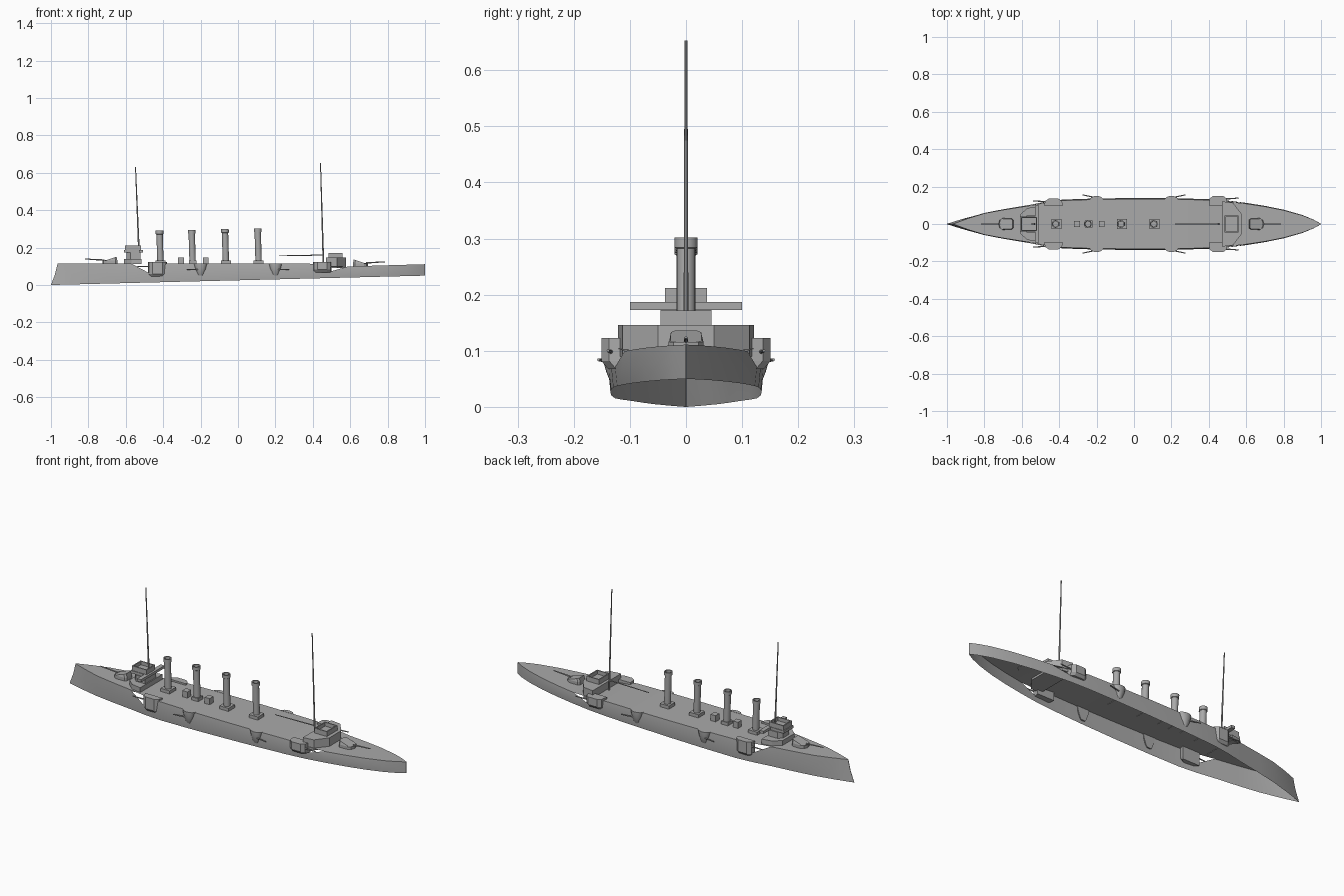
import bpy, bmesh, math
from mathutils import Vector

if "Cube" in bpy.data.objects:
    bpy.data.objects.remove(bpy.data.objects["Cube"])

grey = bpy.data.materials.new("warship grey")
grey.diffuse_color = (0.40, 0.40, 0.40, 1)
grey.use_nodes = True
grey.node_tree.nodes["Principled BSDF"].inputs["Base Color"].default_value = grey.diffuse_color


def finish(name, bm, smooth=None, fix=True):
    if fix:
        bmesh.ops.recalc_face_normals(bm, faces=bm.faces)
    me = bpy.data.meshes.new(name)
    bm.to_mesh(me)
    bm.free()
    me.materials.append(grey)
    ob = bpy.data.objects.new(name, me)
    bpy.context.collection.objects.link(ob)
    if smooth:
        bpy.ops.object.select_all(action='DESELECT')
        ob.select_set(True)
        bpy.context.view_layer.objects.active = ob
        bpy.ops.object.shade_smooth_by_angle(angle=math.radians(smooth))
    return ob


def loft(name, rings, smooth=None, caps=(True, True)):
    """Skin a list of equal-length point rings."""
    bm = bmesh.new()
    vs = [[bm.verts.new(p) for p in r] for r in rings]
    n = len(vs[0])
    for a, b in zip(vs, vs[1:]):
        for i in range(n):
            j = (i + 1) % n
            bm.faces.new((a[i], a[j], b[j], b[i]))
    for cap, ring in zip(caps, (vs[0], vs[-1])):
        if cap:
            bm.faces.new(ring)
    return finish(name, bm, smooth)


def prism(name, outline, z0, z1):
    return loft(name, [[(x, y, z) for x, y in outline] for z in (z0, z1)])


def rect(x0, x1, w):
    return [(x0, -w), (x1, -w), (x1, w), (x0, w)]


def open_box(name, x0, x1, w, z0, z1, t=0.006):
    """Box with a sunken floor behind a low bulwark."""
    o, i = rect(x0, x1, w), rect(x0 + t, x1 - t, w - t)
    levels = [(o, z0), (o, z1), (i, z1), (i, z0 + 0.006)]
    return loft(name, [[(x, y, z) for x, y in r] for r, z in levels])


def pole(name, a, b, r0, r1, n=8):
    a, b = Vector(a), Vector(b)
    q = (b - a).to_track_quat('Z', 'Y')
    ring = lambda c, r: [c + q @ Vector((r * math.cos(k * math.tau / n),
                                         r * math.sin(k * math.tau / n), 0)) for k in range(n)]
    return loft(name, [ring(a, r0), ring(b, r1)], 40)


# Hull: open-bottomed shell with a deck; stations are (x, half width)
stations = [(-1, 0.001), (-0.95, 0.017), (-0.9, 0.032), (-0.8, 0.058), (-0.7, 0.077), (-0.57, 0.098),
            (-0.475, 0.116), (-0.38, 0.128), (-0.2, 0.134), (0, 0.136), (0.2, 0.135), (0.38, 0.131),
            (0.49, 0.124), (0.59, 0.112), (0.7, 0.095), (0.8, 0.075), (0.9, 0.047), (0.96, 0.023), (1, 0.001)]


def deck_z(x):
    if x < 0.4:
        return 0.114
    return 0.114 - 0.016 * min(1, (x - 0.4) / 0.15) + 0.013 * max(0, (x - 0.55) / 0.45)


bm = bmesh.new()
sides = {}
for s in (-1, 1):
    cols = []
    for x, w in stations:
        low, top = 0.025 + 0.025 * x, deck_z(x)
        rake = 0.035 * max(0, (-x - 0.8) / 0.2)
        cols.append([bm.verts.new((x + rake * t ** 0.7, s * w * k, low + (top - low) * t))
                     for t, k in ((0, 0.99), (0.5, 1.02), (1, 0.98))])
    sides[s] = cols
    for i in range(len(cols) - 1):
        a, b = cols[i], cols[i + 1]
        quad = lambda *v: bm.faces.new(v if s < 0 else v[::-1])
        quad(a[0], b[0], b[1], a[1])
        if stations[i][0] == -0.57:      # forward gun embrasure
            quad(a[1], b[1], a[2])
        elif stations[i][0] == 0.49:     # after gun embrasure
            quad(a[1], b[1], b[2])
        else:
            quad(a[1], b[1], b[2], a[2])
for i in range(len(stations) - 1):
    p, q = sides[-1], sides[1]
    bm.faces.new((p[i][2], p[i + 1][2], q[i + 1][2], q[i][2]))
for e in (0, -1):                        # stem and stern post
    for k in (0, 1):
        v = (sides[-1][e][k], sides[-1][e][k + 1], sides[1][e][k + 1], sides[1][e][k])
        bm.faces.new(v if e == 0 else v[::-1])
finish("hull", bm, 30, fix=False)

# Funnels with collars, open tops and square bases
for k, (x, base) in enumerate([(-0.415, 0.027), (-0.243, 0.02), (-0.065, 0.027), (0.11, 0.027)]):
    prism(f"funnel_base_{k}", [(x + px, py) for px, py in rect(-base, base, base)], 0.112, 0.131)
    top = 0.29 + 0.004 * k
    prof = [(0.017, 0.13), (0.017, top - 0.02), (0.0205, top - 0.018), (0.0205, top),
            (0.015, top), (0.015, top - 0.05)]
    loft(f"funnel_{k}", [[(x - 0.03 * (z - 0.13) + r * math.cos(a * math.tau / 16),
                           r * math.sin(a * math.tau / 16), z) for a in range(16)] for r, z in prof], 40)
for k, x in enumerate((-0.305, -0.172)):
    prism(f"deck_vent_{k}", rect(x - 0.015, x + 0.015, 0.016), 0.112, 0.147)

# Forward bridge
prism("bridge_house", [(-0.61, -0.05), (-0.57, -0.085), (-0.515, -0.095),
                       (-0.515, 0.095), (-0.57, 0.085), (-0.61, 0.05)], 0.112, 0.14)
prism("bridge_tower", [(-0.595, -0.025), (-0.575, -0.045), (-0.52, -0.045),
                       (-0.52, 0.045), (-0.575, 0.045), (-0.595, 0.025)], 0.14, 0.173)
prism("bridge_wings", rect(-0.53, -0.507, 0.1), 0.173, 0.187)
prism("bridge_platform", rect(-0.61, -0.53, 0.04), 0.173, 0.187)
open_box("bridge_top", -0.605, -0.518, 0.037, 0.187, 0.212)

# After deckhouse
prism("after_house", [(0.47, -0.121), (0.53, -0.113), (0.578, -0.05),
                      (0.578, 0.05), (0.53, 0.113), (0.47, 0.121)], 0.09, 0.146)
open_box("after_house_top", 0.485, 0.56, 0.045, 0.146, 0.172)

# Masts and boom
pole("fore_mast", (-0.53, 0, 0.19), (-0.548, 0, 0.632), 0.0045, 0.0025)
pole("after_mast", (0.457, 0, 0.105), (0.441, 0, 0.653), 0.0045, 0.0025)
pole("boom", (0.455, 0, 0.16), (0.22, 0, 0.156), 0.003, 0.002)

# Bow and stern deck guns: rounded shield with a sloped roof
for name, x, d, z in (("bow_gun", -0.685, -1, 0.113), ("stern_gun", 0.655, 1, 0.098)):
    plan = [(-0.04, -0.022), (-0.03, -0.03), (0.018, -0.031), (0.033, -0.022), (0.04, 0),
            (0.033, 0.022), (0.018, 0.031), (-0.03, 0.03), (-0.04, 0.022)]
    loft(name + "_shield", [[(x + d * px * f, py * f, z + h - (0.012 * px / 0.04 if f < 1 else 0))
                             for px, py in plan] for h, f in ((0, 1), (0.018, 1), (0.026, 0.9))])
    pole(name + "_barrel", (x + d * 0.03, 0, z + 0.02), (x + d * 0.132, 0, z + 0.026), 0.004, 0.0025)

for s, side in ((-1, "starboard"), (1, "port")):
    # Corner casemates, chamfered underneath
    for name, x, d, out, z0, z1 in (("fore", -0.43, -1, 0.136, 0.046, 0.123),
                                    ("after", 0.45, 1, 0.151, 0.068, 0.123)):
        plan = lambda o: [(x - 0.05, s * 0.1), (x - 0.045, s * (o - 0.014)), (x - 0.026, s * o),
                          (x + 0.026, s * o), (x + 0.045, s * (o - 0.014)), (x + 0.05, s * 0.1)]
        loft(f"{name}_casemate_{side}", [[(px, py, z) for px, py in plan(o)]
                                         for o, z in ((out - 0.012, z0), (out, z0 + 0.014), (out, z1))])
        pole(f"{name}_casemate_gun_{side}", (x + d * 0.03, s * (out - 0.018), 0.098),
             (x + d * 0.11, s * (out - 0.012), 0.1), 0.004, 0.0025)
    # Midships sponsons tapering down into the side
    for name, x, d in (("fore", -0.2, -1), ("after", 0.2, 1)):
        arc = [math.pi * k / 8 for k in range(9)]
        loft(f"{name}_sponson_{side}",
             [[(x + r * math.cos(a), s * (0.128 + dep * math.sin(a)), z) for a in arc]
              for r, dep, z in ((0.013, 0.009, 0.05), (0.02, 0.014, 0.062),
                                (0.03, 0.022, 0.09), (0.036, 0.022, 0.115))], 40)
        pole(f"{name}_sponson_gun_{side}", (x + d * 0.01, s * 0.142, 0.082),
             (x + d * 0.075, s * 0.156, 0.084), 0.0035, 0.0025)
